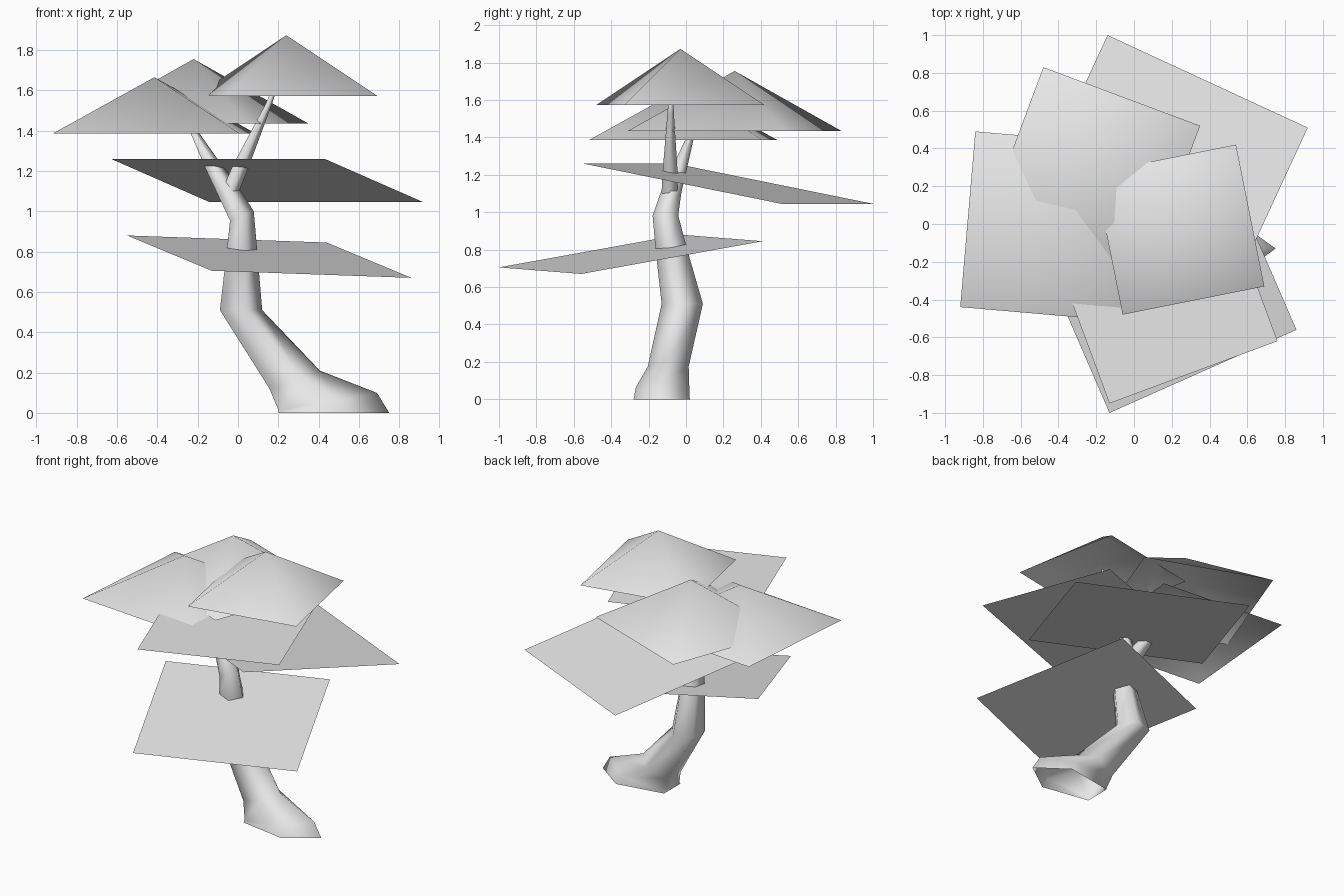
import bpy, bmesh, math
from mathutils import Vector

cube = bpy.data.objects.get("Cube")
if cube:
    bpy.data.objects.remove(cube, do_unlink=True)

# One plain grey for the whole tree
grey = bpy.data.materials.new("plain_grey")
grey.use_nodes = True
grey.diffuse_color = (0.8, 0.8, 0.8, 1)
grey.node_tree.nodes["Principled BSDF"].inputs["Base Color"].default_value = (0.8, 0.8, 0.8, 1)


def finish(name, bm, smooth):
    mesh = bpy.data.meshes.new(name)
    bm.to_mesh(mesh)
    bm.free()
    mesh.materials.append(grey)
    for face in mesh.polygons:
        face.use_smooth = smooth
    obj = bpy.data.objects.new(name, mesh)
    bpy.context.collection.objects.link(obj)
    return obj


def limb(name, rings, sides=5, cap=True):
    """Tube through rings given as (centre, x radius, y radius, slope along x)."""
    bm = bmesh.new()
    loops = []
    for (cx, cy, cz), rx, ry, slope in rings:
        loop = []
        for i in range(sides):
            a = math.tau * i / sides
            dx = rx * math.cos(a)
            loop.append(bm.verts.new((cx + dx, cy + ry * math.sin(a), cz + slope * dx)))
        loops.append(loop)
    for low, high in zip(loops, loops[1:]):
        for i in range(sides):
            j = (i + 1) % sides
            bm.faces.new((low[i], low[j], high[j], high[i]))
    if cap:
        bm.faces.new(loops[-1])
    return finish(name, bm, True)


def corners(a, b, c):
    """Four corners of a parallelogram from three in a row."""
    a, b, c = Vector(a), Vector(b), Vector(c)
    return [a, b, c, a + c - b]


def leaf_sheet(name, a, b, c):
    bm = bmesh.new()
    face = bm.faces.new([bm.verts.new(p) for p in corners(a, b, c)])
    face.normal_update()
    if face.normal.z < 0:
        face.normal_flip()
    return finish(name, bm, False)


def leaf_canopy(name, a, b, c, height):
    """Open-bottomed four-sided pyramid, smooth shaded."""
    bm = bmesh.new()
    pts = corners(a, b, c)
    base = [bm.verts.new(p) for p in pts]
    apex = bm.verts.new(sum(pts, Vector()) / 4 + Vector((0, 0, height)))
    for i in range(4):
        face = bm.faces.new((base[i], base[(i + 1) % 4], apex))
        face.normal_update()
        if face.normal.z < 0:
            face.normal_flip()
    return finish(name, bm, True)


# Trunk with spreading root, leading into the left-leaning branch
limb("trunk", [
    ((0.446, -0.13, 0.0), 0.304, 0.158, 0),
    ((0.42, -0.125, 0.05), 0.27, 0.15, 0.18),
    ((0.268, -0.095, 0.16), 0.138, 0.115, 0.36),
    ((0.004, -0.02, 0.51), 0.116, 0.116, 0),
    ((0.012, -0.08, 0.81), 0.083, 0.088, 0),
    ((0.013, -0.11, 0.975), 0.065, 0.072, 0.4),
    ((-0.055, -0.08, 1.1), 0.058, 0.058, 0.3),
    ((-0.125, -0.04, 1.22), 0.045, 0.045, 0.2),
    ((-0.25, 0.04, 1.45), 0.014, 0.014, 0),
])

# Second branch
limb("branch", [
    ((-0.055, -0.09, 1.07), 0.045, 0.045, -0.2),
    ((0.008, -0.085, 1.22), 0.042, 0.042, -0.2),
    ((0.15, -0.082, 1.53), 0.018, 0.018, 0),
    ((0.2, -0.08, 1.66), 0.01, 0.01, 0),
])

# Flat leaf sheets
leaf_sheet("lower_leaf_sheet", (0.44, 0.41, 0.845), (0.86, -0.56, 0.67), (-0.13, -1.0, 0.705))
leaf_sheet("middle_leaf_sheet", (-0.63, -0.06, 1.26), (-0.14, 1.0, 1.045), (0.92, 0.51, 1.045))
leaf_sheet("upper_leaf_sheet", (-0.13, -0.95, 1.427), (0.76, -0.62, 1.427), (0.43, 0.27, 1.427))

# Pyramid canopies
leaf_canopy("back_canopy", (0.35, 0.52, 1.435), (-0.48, 0.83, 1.435), (-0.79, 0.0, 1.435), 0.32)
leaf_canopy("right_canopy", (-0.84, 0.49, 1.385), (-0.92, -0.44, 1.385), (0.01, -0.52, 1.385), 0.28)
leaf_canopy("top_canopy", (0.54, 0.42, 1.573), (0.69, -0.33, 1.573), (-0.06, -0.48, 1.573), 0.3)
